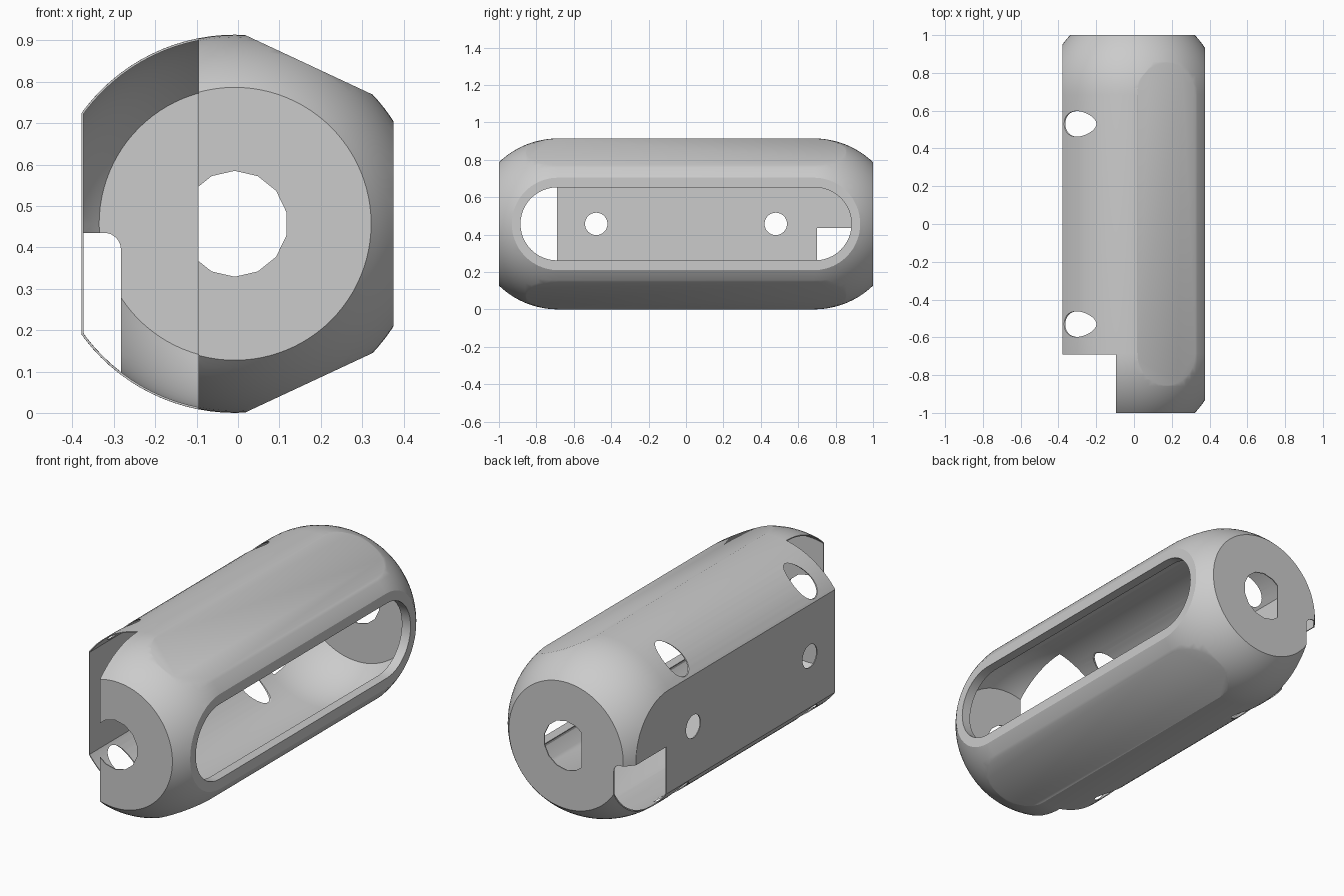
import bpy, bmesh
from math import sin, cos, pi, atan2
from mathutils import Vector

if "Cube" in bpy.data.objects:
    bpy.data.objects.remove(bpy.data.objects["Cube"])

CX, CZ, R = -0.008, 0.457, 0.457     # capsule axis and radius
HALF, REACH = 1.0, 0.684             # end face and dome centre along y
WALL = 0.005

grey = bpy.data.materials.new("plain grey")
grey.use_nodes = True
grey.diffuse_color = (0.6, 0.6, 0.6, 1)
grey.node_tree.nodes["Principled BSDF"].inputs["Base Color"].default_value = (0.6, 0.6, 0.6, 1)


def make_object(name, bm):
    bmesh.ops.recalc_face_normals(bm, faces=bm.faces[:])
    mesh = bpy.data.meshes.new(name)
    bm.to_mesh(mesh)
    bm.free()
    mesh.materials.append(grey)
    ob = bpy.data.objects.new(name, mesh)
    bpy.context.collection.objects.link(ob)
    return ob


def cap_flat(bm, normal):
    """Close the single convex opening left by a planar cut."""
    rim = list({v for e in bm.edges if e.is_boundary for v in e.verts})
    mid = sum((v.co for v in rim), Vector()) / len(rim)
    u = normal.orthogonal().normalized()
    w = normal.cross(u)
    rim.sort(key=lambda v: atan2((v.co - mid).dot(w), (v.co - mid).dot(u)))
    bm.faces.new(rim)


def capsule(name, inset, segs=96, rings=20):
    """Capsule along y, trimmed by flat planes, all moved inward by inset."""
    bm = bmesh.new()
    r = R - inset
    arc = [(r * cos(a), REACH + r * sin(a)) for a in (pi / 2 * i / rings for i in range(rings))]
    profile = [(p, -y) for p, y in reversed(arc)] + arc
    loops = [[bm.verts.new((CX + p * cos(2 * pi * k / segs), y, CZ + p * sin(2 * pi * k / segs)))
              for k in range(segs)] for p, y in profile]
    for a, b in zip(loops, loops[1:]):
        for k in range(segs):
            n = (k + 1) % segs
            bm.faces.new((a[k], a[n], b[n], b[k]))
    bm.faces.new(loops[0])
    bm.faces.new(loops[-1])
    # end faces, side flats and the two sloping flats
    centre = Vector((CX, 0, CZ))
    planes = [((0, 1, 0), HALF), ((0, -1, 0), HALF), ((1, 0, 0), 0.384), ((-1, 0, 0), 0.37),
              ((0.423, 0, 0.906), 0.424), ((0.423, 0, -0.906), 0.424)]
    for direction, dist in planes:
        n = Vector(direction).normalized()
        bmesh.ops.bisect_plane(bm, geom=bm.verts[:] + bm.edges[:] + bm.faces[:], dist=1e-6,
                               plane_co=centre + n * (dist - inset), plane_no=n, clear_outer=True)
        cap_flat(bm, n)
    return make_object(name, bm)


def prism(name, outline, axis, lo, hi):
    """Extrude an outline along x (outline y,z) or along y (outline x,z)."""
    place = (lambda u, v, w: (w, u, v)) if axis == "x" else (lambda u, v, w: (u, w, v))
    bm = bmesh.new()
    a, b = ([bm.verts.new(place(u, v, w)) for u, v in outline] for w in (lo, hi))
    bm.faces.new(a)
    bm.faces.new(b)
    for k in range(len(a)):
        n = (k + 1) % len(a)
        bm.faces.new((a[k], a[n], b[n], b[k]))
    return make_object(name, bm)


def circle(u, v, r, n=32):
    return [(u + r * sin(2 * pi * k / n), v + r * cos(2 * pi * k / n)) for k in range(n)]


def stadium(r, half, n=24):
    angles = [pi * k / n for k in range(n + 1)]
    right = [(half + r * sin(a), CZ + r * cos(a)) for a in angles]
    return right + [(-u, 2 * CZ - v) for u, v in right]


def rect(u0, u1, v0, v1):
    return [(u0, v0), (u1, v0), (u1, v1), (u0, v1)]


def subtract(target, cutter):
    cutter.hide_render = True
    mod = target.modifiers.new("cut", "BOOLEAN")
    mod.operation, mod.solver, mod.object = "DIFFERENCE", "EXACT", cutter
    bpy.context.view_layer.objects.active = target
    bpy.ops.object.modifier_apply(modifier=mod.name)
    bpy.data.objects.remove(cutter)


# Thin hollow shell
shell = capsule("shell", 0)
subtract(shell, capsule("cavity", WALL))

# Long side window
subtract(shell, prism("window_cutter", stadium(0.195, 0.69), "x", 0.3, 0.5))

# Round front hole, and back hole with one flat side
edge = -0.096
shaft = circle(CX, CZ, 0.128, 14)
subtract(shell, prism("front_hole_cutter", shaft, "y", -1.1, -0.9))
d_shape = shaft[-1:] + shaft[:9] + [(edge, CZ - 0.092), (edge, CZ + 0.092)]
subtract(shell, prism("back_hole_cutter", d_shape, "y", 0.9, 1.1))

# Front corner opening
subtract(shell, prism("front_notch_cutter", rect(-0.6, edge, -0.1, 1.1), "y", -1.1, -0.69))

# Back lower notch with a rounded inner corner
cx, cz, cr = -0.323, 0.395, 0.04
corner = [(cx + cr * cos(a), cz + cr * sin(a)) for a in (pi / 16 * k for k in range(9))]
notch = [(-0.6, -0.1), (cx + cr, -0.1)] + corner + [(-0.6, cz + cr)]
subtract(shell, prism("back_notch_cutter", notch, "y", 0.7, 1.1))

# Screw holes in the side flat and tie holes above and below it
for s in (-1, 1):
    holes = [(0.48, CZ, 0.06), (0.53, CZ + 0.347, 0.068), (0.53, CZ - 0.347, 0.068)]
    for y, z, r in holes:
        subtract(shell, prism("hole_cutter", circle(s * y, z, r), "x", -0.6, -0.1))

# Lip running inward around the window
lip = prism("window_lip", stadium(0.2, 0.69), "x", 0.326, 0.3755)
subtract(lip, prism("lip_cutter", stadium(0.195, 0.69), "x", 0.2, 0.5))

for ob in (shell, lip):
    bpy.ops.object.select_all(action="DESELECT")
    ob.select_set(True)
    bpy.context.view_layer.objects.active = ob
    bpy.ops.object.shade_smooth_by_angle(angle=0.4)
